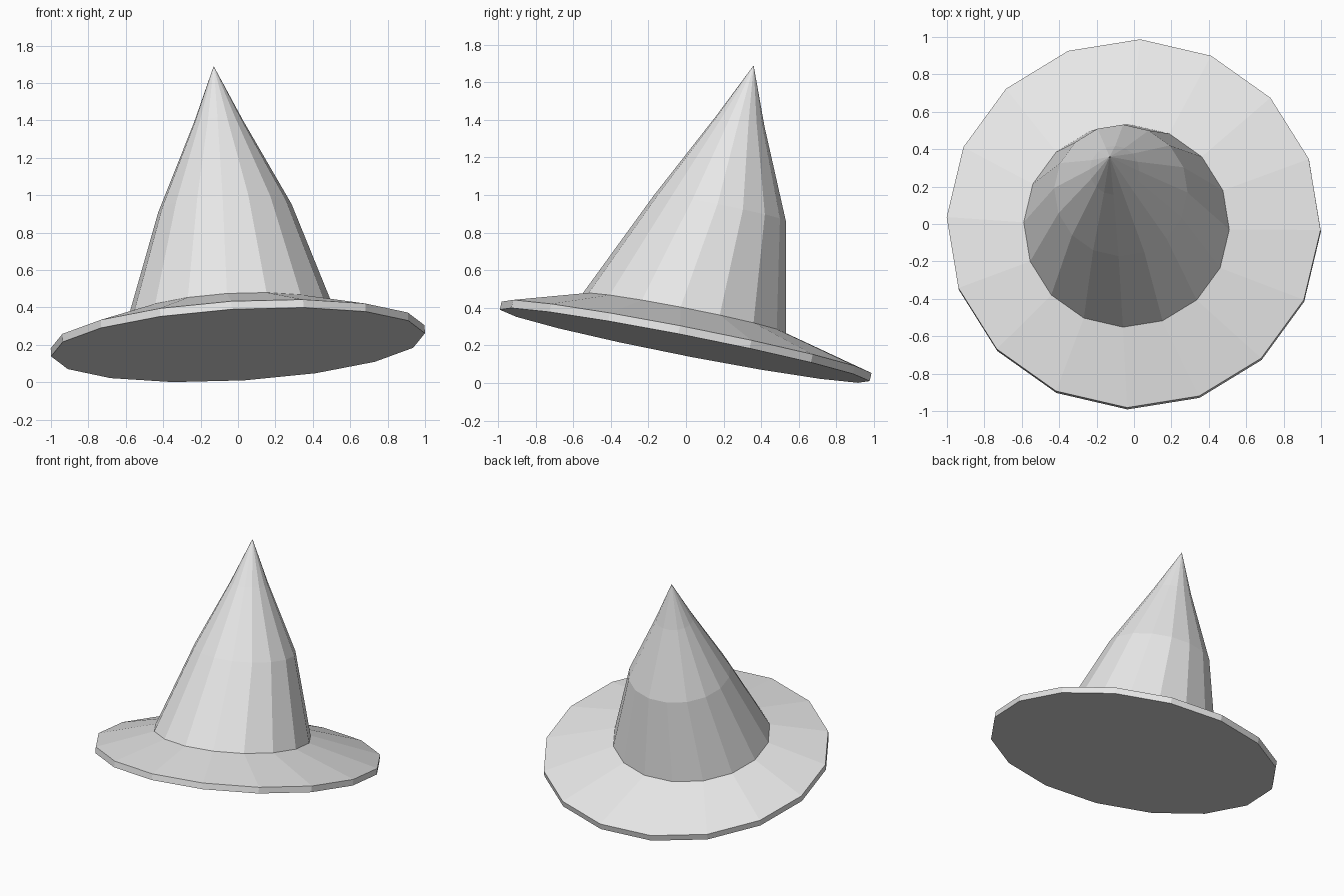
import bpy, bmesh
from math import cos, sin, radians, tau

cube = bpy.data.objects.get("Cube")
if cube:
    bpy.data.objects.remove(cube)

SIDES = 16
PHASE = radians(-2)
SLOPE_X, SLOPE_Y = 0.055, -0.195   # lean of every ring

grey = bpy.data.materials.new("light_grey")
grey.use_nodes = True
grey.diffuse_color = (0.8, 0.8, 0.8, 1)
grey.node_tree.nodes["Principled BSDF"].inputs["Base Color"].default_value = grey.diffuse_color


def ring(bm, radius, x, y, z):
    """Tilted ring of vertices around a centre."""
    verts = []
    for i in range(SIDES):
        a = PHASE + tau * i / SIDES
        dx, dy = radius * cos(a), radius * sin(a) * 0.985
        verts.append(bm.verts.new((x + dx, y + dy, z + SLOPE_X * dx + SLOPE_Y * dy)))
    return verts


def loft(name, rings, tip=None):
    """Join rings from bottom to top, closing with a floor or a pointed tip."""
    bm = bmesh.new()
    loops = [ring(bm, *r) for r in rings]
    for low, high in zip(loops, loops[1:]):
        for i in range(SIDES):
            j = (i + 1) % SIDES
            bm.faces.new((low[i], low[j], high[j], high[i]))
    if tip:
        top = bm.verts.new(tip)
        for i in range(SIDES):
            bm.faces.new((loops[-1][i], loops[-1][(i + 1) % SIDES], top))
    else:
        bm.faces.new(loops[0][::-1])
        bm.faces.new(loops[-1])
    mesh = bpy.data.meshes.new(name)
    bm.to_mesh(mesh)
    bm.free()
    mesh.materials.append(grey)
    obj = bpy.data.objects.new(name, mesh)
    bpy.context.collection.objects.link(obj)
    return obj


# Brim: flat underside, thin rim, sloping up to the crown
crown_base = (0.55, -0.04, -0.01, 0.37)
loft("brim", [(1.0, 0, -0.007, 0.2), (1.0, -0.002, 0.003, 0.243), crown_base])

# Crown: bent cone leaning backwards
loft("crown", [crown_base,
               (0.357, -0.07, 0.18, 0.93),
               (0.133, -0.105, 0.287, 1.39)],
     tip=(-0.13, 0.36, 1.69))
